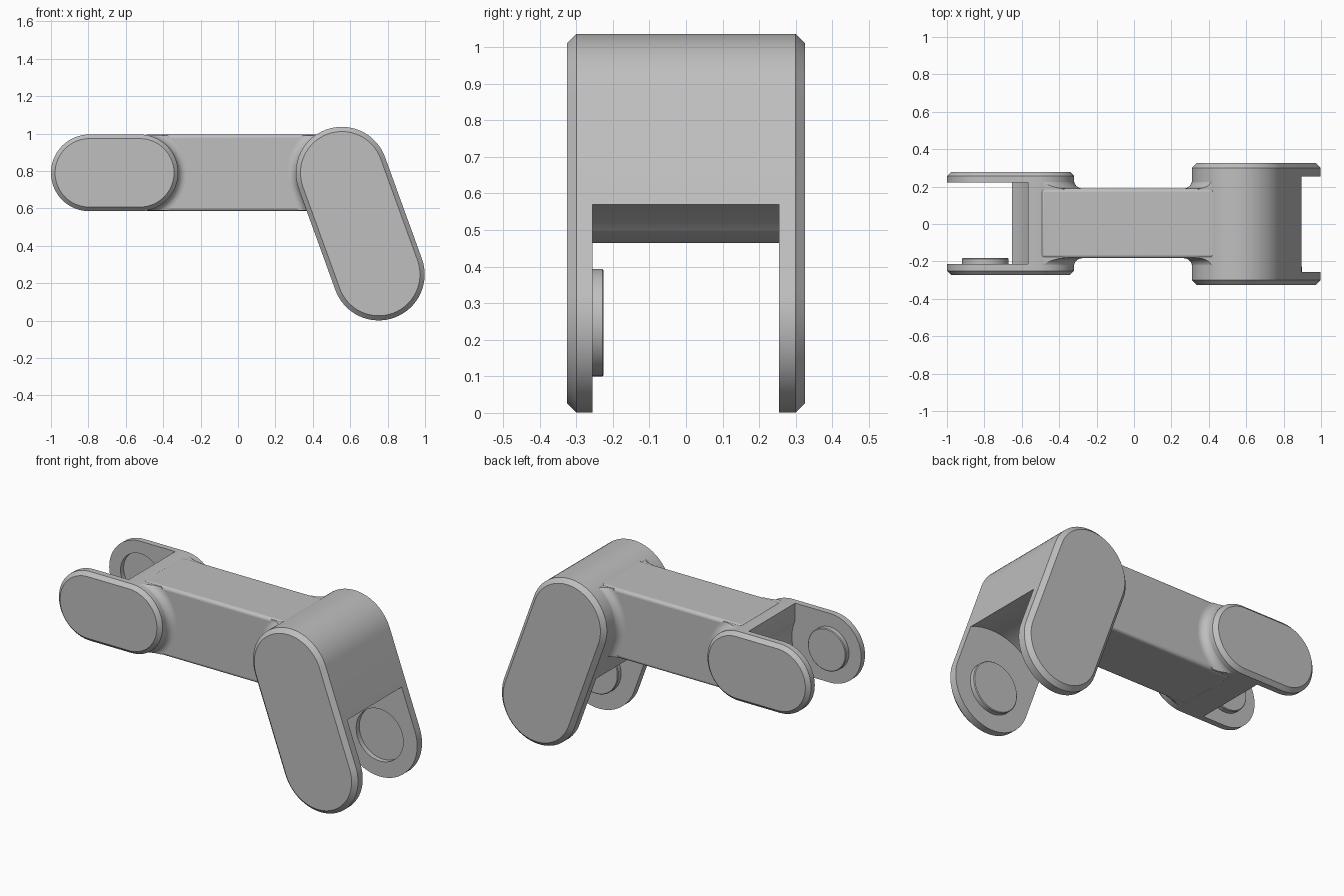
import bpy
import bmesh
from math import pi, cos, sin, atan2
from mathutils import Vector

cube = bpy.data.objects.get("Cube")
if cube:
    bpy.data.objects.remove(cube, do_unlink=True)

grey = bpy.data.materials.new("warm_grey")
grey.use_nodes = True
grey.diffuse_color = (0.52, 0.52, 0.52, 1)
grey.node_tree.nodes["Principled BSDF"].inputs["Base Color"].default_value = grey.diffuse_color


def finish(name, bm):
    bmesh.ops.recalc_face_normals(bm, faces=bm.faces)
    mesh = bpy.data.meshes.new(name)
    bm.to_mesh(mesh)
    bm.free()
    mesh.materials.append(grey)
    obj = bpy.data.objects.new(name, mesh)
    bpy.context.collection.objects.link(obj)
    return obj


def loft(name, rings):
    """Skin matching (x, z) outlines stacked along y; rings = [(y, outline)]."""
    bm = bmesh.new()
    loops = [[bm.verts.new((x, y, z)) for x, z in pts] for y, pts in rings]
    n = len(loops[0])
    for a, b in zip(loops, loops[1:]):
        for i in range(n):
            j = (i + 1) % n
            bm.faces.new((a[i], a[j], b[j], b[i]))
    bm.faces.new(loops[0])
    bm.faces.new(loops[-1])
    return finish(name, bm)


def box(name, lo, hi):
    outline = [(lo[0], lo[2]), (hi[0], lo[2]), (hi[0], hi[2]), (lo[0], hi[2])]
    return loft(name, [(lo[1], outline), (hi[1], outline)])


def stadium(p, q, r, steps=32):
    """Rounded-end outline around the segment p-q."""
    start = atan2(q[1] - p[1], q[0] - p[0]) - pi / 2
    pts = []
    for k, c in enumerate((q, p)):
        for i in range(steps + 1):
            a = start + k * pi + pi * i / steps
            pts.append((c[0] + r * cos(a), c[1] + r * sin(a)))
    return pts


def circle(c, r, steps=64):
    return [(c[0] + r * cos(2 * pi * i / steps), c[1] + r * sin(2 * pi * i / steps))
            for i in range(steps)]


def boolean(obj, tool, operation):
    mod = obj.modifiers.new("cut", 'BOOLEAN')
    mod.operation = operation
    mod.solver = 'EXACT'
    mod.object = tool
    bpy.context.view_layer.objects.active = obj
    bpy.ops.object.modifier_apply(modifier=mod.name)
    bpy.data.objects.remove(tool, do_unlink=True)


def smooth(obj, angle=0.5):
    bpy.ops.object.select_all(action='DESELECT')
    obj.select_set(True)
    bpy.context.view_layer.objects.active = obj
    bpy.ops.object.shade_smooth_by_angle(angle=angle)


BOTTOM, TOP = 0.585, 0.995
BEAM_LO, BEAM_HI = -0.183, 0.19


def clevis(side, root, pivot, r, y_lo, y_hi, slot_lo, slot_hi, chamfer,
           swing, relief, relief_side, pin):
    # Chamfered rounded block
    full, small = stadium(root, pivot, r), stadium(root, pivot, r - chamfer)
    body = loft(side + "_fork", [(y_lo, small), (y_lo + chamfer, full),
                                 (y_hi - chamfer, full), (y_hi, small)])

    # Slot: round swing clearance, open end, and flat relief on one half
    boolean(body, loft("swing_cutter", [(slot_lo, circle(pivot, swing)),
                                        (slot_hi, circle(pivot, swing))]), 'DIFFERENCE')
    u = (Vector(root) - Vector(pivot)).normalized()
    n = Vector((-u.y, u.x)) * relief_side
    c = Vector(pivot)
    corners = [c - u, c + u * relief, c + u * relief + n * 0.5, c - u + n * 0.5]
    outline = [tuple(v) for v in corners]
    boolean(body, loft("relief_cutter", [(slot_lo, outline), (slot_hi, outline)]), 'DIFFERENCE')

    # Socket in the back cheek
    socket = circle(pivot, pin * 1.05)
    boolean(body, loft("socket_cutter", [(slot_hi - 0.02, socket), (slot_hi + 0.03, socket)]),
            'DIFFERENCE')
    smooth(body)

    # Pivot boss on the front cheek
    smooth(loft(side + "_pivot_boss", [(slot_lo - 0.01, circle(pivot, pin)),
                                       (slot_lo + 0.027, circle(pivot, pin)),
                                       (slot_lo + 0.031, circle(pivot, pin - 0.004))]))

    # Concave fillets where the beam meets the fork
    rho = 0.045
    for label, base, out in (("front", BEAM_LO, -1), ("back", BEAM_HI, 1)):
        rings = [(base - out * 0.03, stadium(root, pivot, r + rho))]
        for i in range(9):
            a = pi / 2 * i / 8
            rings.append((base + out * rho * (1 - cos(a)),
                          stadium(root, pivot, r + rho * (1 - sin(a)) - 0.001)))
        fillet = loft(side + "_" + label + "_fillet", rings)
        x_range = (-0.52, 0) if root[0] < 0 else (0, 0.5)
        boolean(fillet, box("fillet_clip", (x_range[0], -1, BOTTOM + 0.004),
                            (x_range[1], 1, TOP - 0.004)), 'INTERSECT')
        smooth(fillet)


# Connecting beam with softened long edges
beam = box("beam", (-0.5, BEAM_LO, BOTTOM), (0.45, BEAM_HI, TOP))
bevel = beam.modifiers.new("soft_edges", 'BEVEL')
bevel.width = 0.018
bevel.segments = 4
smooth(beam)

# Small horizontal fork and large tilted fork
clevis("small", (-0.525, 0.79), (-0.795, 0.79), 0.205, -0.272, 0.278, -0.214, 0.221,
       0.022, 0.25, 0.228, 1, 0.125)
clevis("large", (0.555, 0.79), (0.752, 0.247), 0.246, -0.325, 0.325, -0.256, 0.254,
       0.025, 0.354, 0.32, 1, 0.147)
